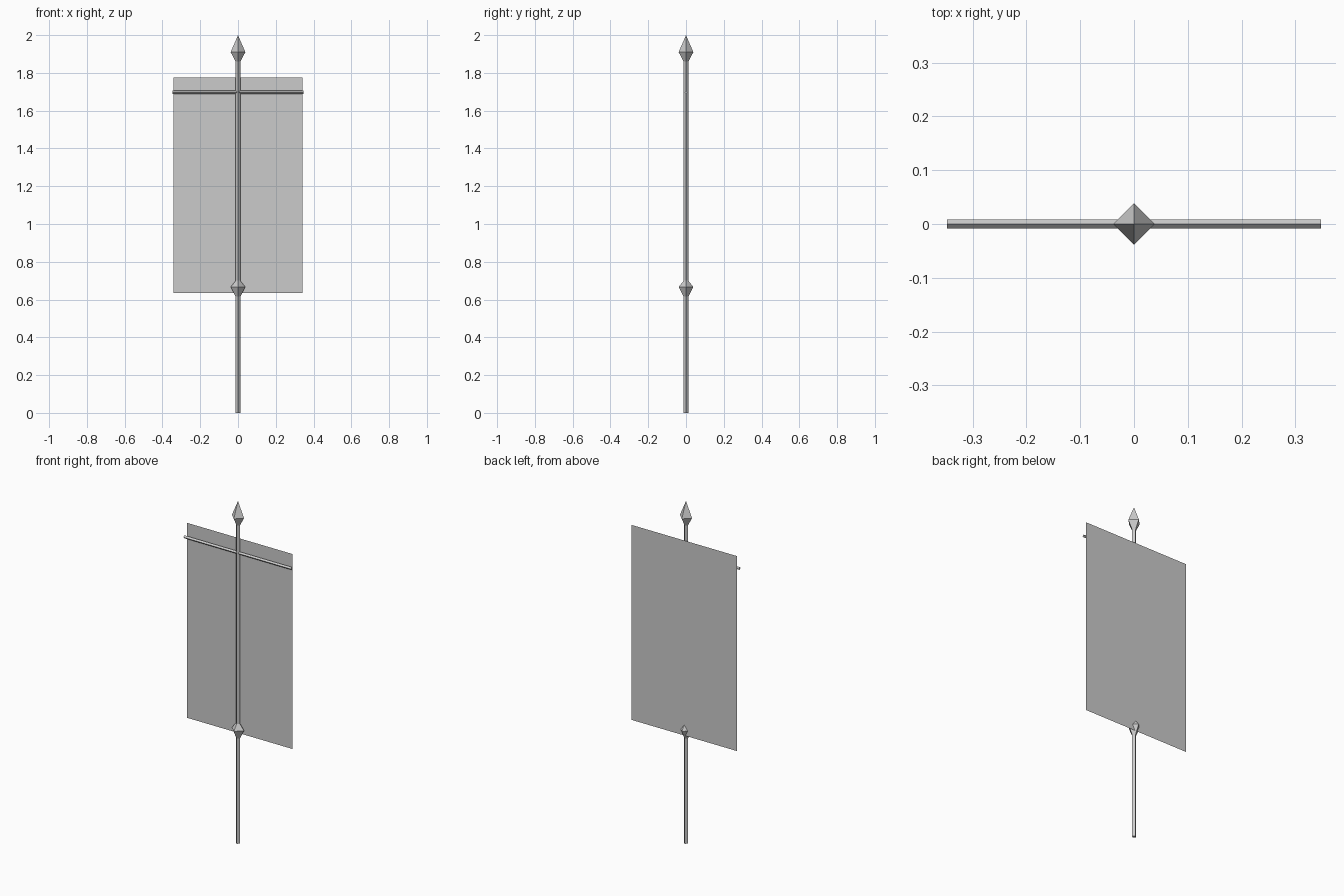
import bpy
import bmesh
from math import cos, sin, pi
from mathutils import Matrix

cube = bpy.data.objects.get("Cube")
if cube:
    bpy.data.objects.remove(cube, do_unlink=True)

grey = bpy.data.materials.new("plain_grey")
grey.use_nodes = True
colour = (0.6, 0.6, 0.6, 1)
grey.diffuse_color = colour
grey.node_tree.nodes["Principled BSDF"].inputs["Base Color"].default_value = colour


def add_object(name, bm):
    bmesh.ops.recalc_face_normals(bm, faces=bm.faces)
    mesh = bpy.data.meshes.new(name)
    bm.to_mesh(mesh)
    bm.free()
    mesh.materials.append(grey)
    obj = bpy.data.objects.new(name, mesh)
    bpy.context.collection.objects.link(obj)
    return obj


def diamond_lathe(name, profile, matrix=Matrix()):
    """Four-sided solid from (radius, height) rings, corners on the axes."""
    bm = bmesh.new()
    rings = [[bm.verts.new((r * cos(k * pi / 2), r * sin(k * pi / 2), z))
              for k in range(4)] for r, z in profile]
    for low, high in zip(rings, rings[1:]):
        for k in range(4):
            n = (k + 1) % 4
            bm.faces.new((low[k], low[n], high[n], high[k]))
    bm.faces.new(rings[0])
    bm.faces.new(rings[-1])
    bmesh.ops.remove_doubles(bm, verts=bm.verts, dist=0.0001)
    bm.transform(matrix)
    return add_object(name, bm)


POLE_R = 0.0125
KNOB_R = 0.039

# Upright pole with a pointed tip and a lower collar
diamond_lathe("pole", [(POLE_R, 0), (POLE_R, 1.87)])
diamond_lathe("spear_tip", [(POLE_R, 1.86), (KNOB_R, 1.91), (0, 2)])
diamond_lathe("collar", [(POLE_R, 0.615), (KNOB_R, 0.667), (POLE_R, 0.70)])

# Crossbar lying along x
lay_down = Matrix.Translation((0, 0, 1.698)) @ Matrix.Rotation(pi / 2, 4, 'Y')
diamond_lathe("crossbar", [(0.0085, -0.347), (0.0085, 0.347)], lay_down)

# Cloth sheet hanging just behind the pole
bm = bmesh.new()
bm.faces.new([bm.verts.new((x, 0.016, z)) for x, z in
              ((-0.342, 0.635), (0.342, 0.635), (0.342, 1.775), (-0.342, 1.775))])
add_object("banner_cloth", bm)
